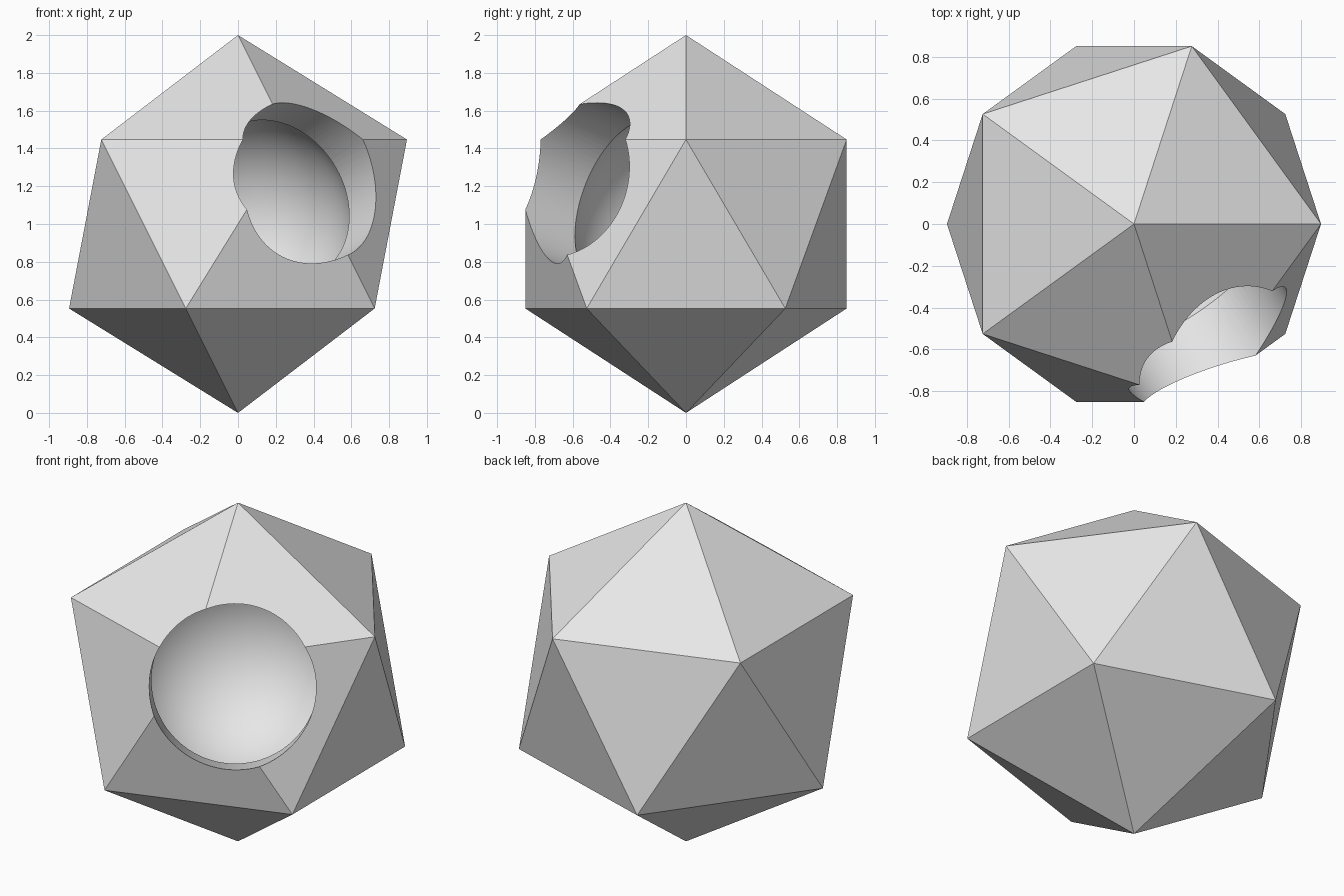
import bpy
import math
from mathutils import Vector

cube = bpy.data.objects.get("Cube")
if cube:
    bpy.data.objects.remove(cube, do_unlink=True)

CENTRE = Vector((0, 0, 1))
BORE_AXIS = Vector((0.51, -0.80, 0.315)).normalized()
BORE_RADIUS = 0.447
CAVITY_RADIUS = 0.6
BORE_LENGTH = 1.3

# Single plain grey
grey = bpy.data.materials.new("light_grey")
grey.use_nodes = True
colour = (0.8, 0.8, 0.8, 1)
grey.diffuse_color = colour
grey.node_tree.nodes["Principled BSDF"].inputs["Base Color"].default_value = colour


def finish(name):
    obj = bpy.context.object
    obj.name = name
    obj.data.materials.append(grey)
    return obj


def carve(target, cutter):
    cutter.hide_render = True
    mod = target.modifiers.new(cutter.name, 'BOOLEAN')
    mod.operation = 'DIFFERENCE'
    mod.solver = 'EXACT'
    mod.object = cutter
    bpy.ops.object.select_all(action='DESELECT')
    target.select_set(True)
    bpy.context.view_layer.objects.active = target
    bpy.ops.object.modifier_apply(modifier=mod.name)
    bpy.data.objects.remove(cutter, do_unlink=True)


# Twenty-sided body
bpy.ops.mesh.primitive_ico_sphere_add(subdivisions=1, radius=1, location=CENTRE)
body = finish("hollow_icosahedron")

# Round inner cavity
tilt = BORE_AXIS.to_track_quat('Z', 'Y').to_euler()
bpy.ops.mesh.primitive_uv_sphere_add(segments=96, ring_count=48,
                                     radius=CAVITY_RADIUS, location=CENTRE, rotation=tilt)
cavity = finish("cavity_cutter")

# Round opening from the outside into the cavity
bpy.ops.mesh.primitive_cylinder_add(vertices=96, radius=BORE_RADIUS, depth=BORE_LENGTH,
                                    location=CENTRE + BORE_AXIS * BORE_LENGTH / 2,
                                    rotation=tilt)
bore = finish("opening_cutter")

carve(body, cavity)
carve(body, bore)

# Smooth curved walls, crisp facets
bpy.ops.object.shade_smooth_by_angle(angle=math.radians(25))
